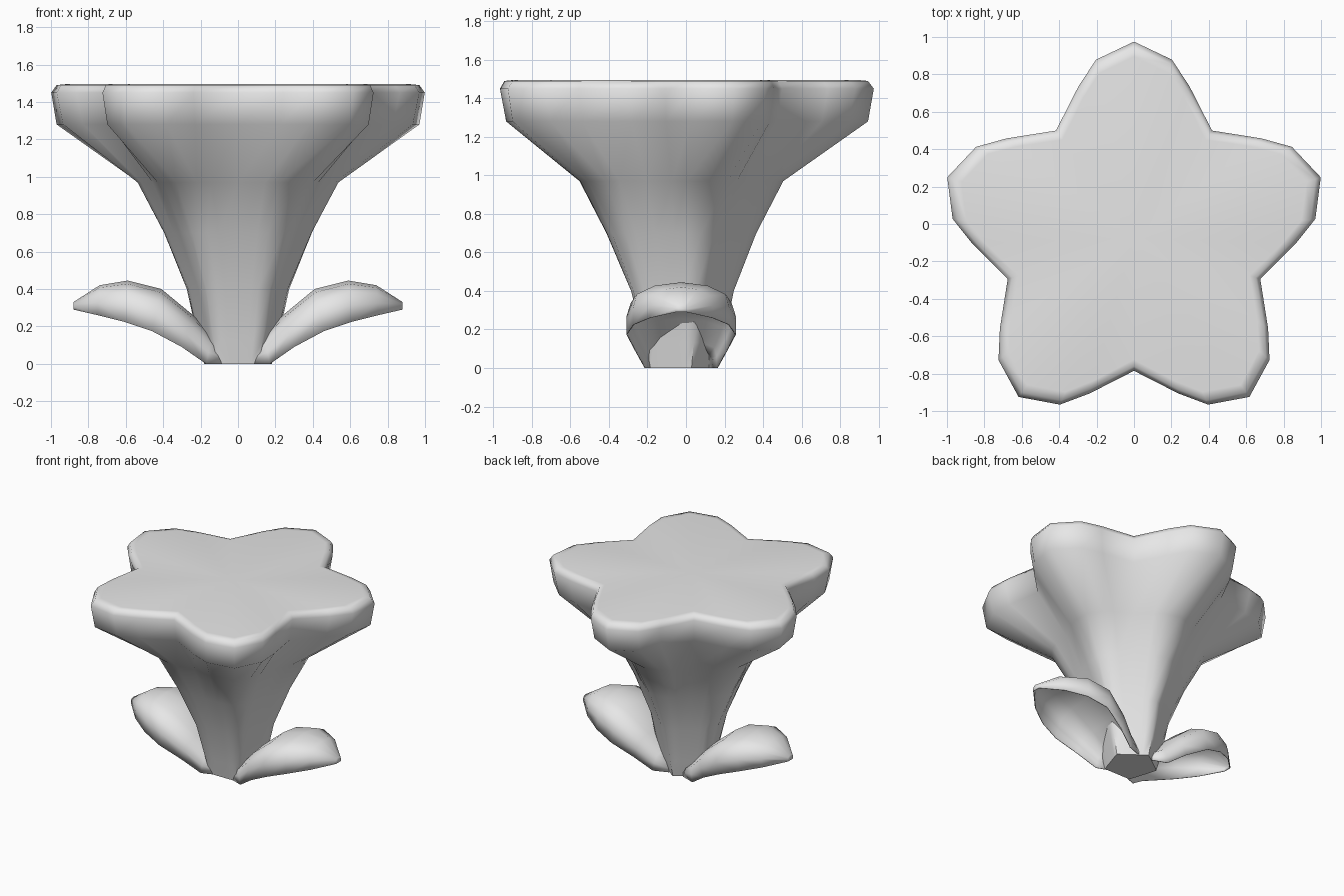
import bpy, bmesh
from math import radians, sin, cos

cube = bpy.data.objects.get("Cube")
if cube:
    bpy.data.objects.remove(cube, do_unlink=True)

# One plain grey for the whole model
grey = bpy.data.materials.new("plain_grey")
grey.use_nodes = True
colour = (0.8, 0.8, 0.8, 1)
grey.diffuse_color = colour
grey.node_tree.nodes["Principled BSDF"].inputs["Base Color"].default_value = colour


def finish(bm, name, angle):
    mesh = bpy.data.meshes.new(name)
    bm.to_mesh(mesh)
    bm.free()
    mesh.materials.append(grey)
    obj = bpy.data.objects.new(name, mesh)
    bpy.context.collection.objects.link(obj)
    bpy.ops.object.select_all(action="DESELECT")
    obj.select_set(True)
    bpy.context.view_layer.objects.active = obj
    bpy.ops.object.shade_smooth_by_angle(angle=radians(angle))
    return obj


def star_ring(bm, z, centre_y, tip, shoulder, flank, valley):
    """Five-petal outline, each petal mirrored about its tip."""
    petal = [(0, tip), (12, shoulder), (20, flank),
             (36, valley), (52, flank), (60, shoulder)]
    ring = []
    for k in range(5):
        for offset, r in petal:
            a = radians(90 + 72 * k + offset)
            ring.append(bm.verts.new((r * cos(a), centre_y + r * sin(a), z)))
    return ring


# Flower head and stem: star outline lofted down to a pentagonal foot
levels = [
    (0, -0.03, 0.19, 0.17, 0.162, 0.155),
    (0.13, -0.03, 0.225, 0.203, 0.194, 0.187),
    (0.4, -0.04, 0.288, 0.268, 0.255, 0.245),
    (0.7, -0.05, 0.415, 0.395, 0.378, 0.36),
    (0.97, -0.055, 0.56, 0.54, 0.518, 0.48),
    (1.28, -0.075, 1.02, 0.94, 0.83, 0.68),
    (1.45, -0.075, 1.05, 0.975, 0.865, 0.71),
    (1.49, -0.075, 1.02, 0.95, 0.84, 0.685),
    (1.495, -0.075, 0.97, 0.9, 0.795, 0.65),
]
bm = bmesh.new()
rings = [star_ring(bm, *level) for level in levels]
count = len(rings[0])
for low, high in zip(rings, rings[1:]):
    for i in range(count):
        j = (i + 1) % count
        bm.faces.new((low[i], low[j], high[j], high[i]))
bm.faces.new(rings[0])
hub = bm.verts.new((0, -0.075, 1.49))
for i in range(count):
    bm.faces.new((rings[-1][i], rings[-1][(i + 1) % count], hub))
bmesh.ops.recalc_face_normals(bm, faces=bm.faces)
finish(bm, "flower", 60)

# Leaves: arched shells, sections as (edge x, edge z, ridge x, ridge z, half width)
sections = [
    (0.06, 0, 0.06, 0.08, 0.15),
    (0.17, 0, 0.14, 0.15, 0.19),
    (0.30, 0.09, 0.24, 0.26, 0.24),
    (0.46, 0.175, 0.41, 0.4, 0.285),
    (0.61, 0.225, 0.59, 0.445, 0.25),
    (0.75, 0.26, 0.74, 0.42, 0.165),
    (0.88, 0.29, 0.88, 0.33, 0.03),
]
arch = [(-1, 0), (-1, 0.4), (-0.92, 0.72), (-0.55, 0.92), (0, 1),
        (0.55, 0.92), (0.92, 0.72), (1, 0.4), (1, 0)]
for name, side in (("left_leaf", 1), ("right_leaf", -1)):
    bm = bmesh.new()
    rows = []
    for ex, ez, rx, rz, w in sections:
        rows.append([bm.verts.new((side * (ex + (rx - ex) * h),
                                   -0.025 + w * y,
                                   ez + (rz - ez) * h)) for y, h in arch])
    for a, b in zip(rows, rows[1:]):
        for j in range(len(arch) - 1):
            bm.faces.new((a[j], b[j], b[j + 1], a[j + 1]))
    bm.faces.new(rows[-1][::-1])
    if side < 0:
        bmesh.ops.reverse_faces(bm, faces=bm.faces)
    leaf = finish(bm, name, 70)
    shell = leaf.modifiers.new("thickness", "SOLIDIFY")
    shell.thickness = 0.006
    shell.offset = -1
